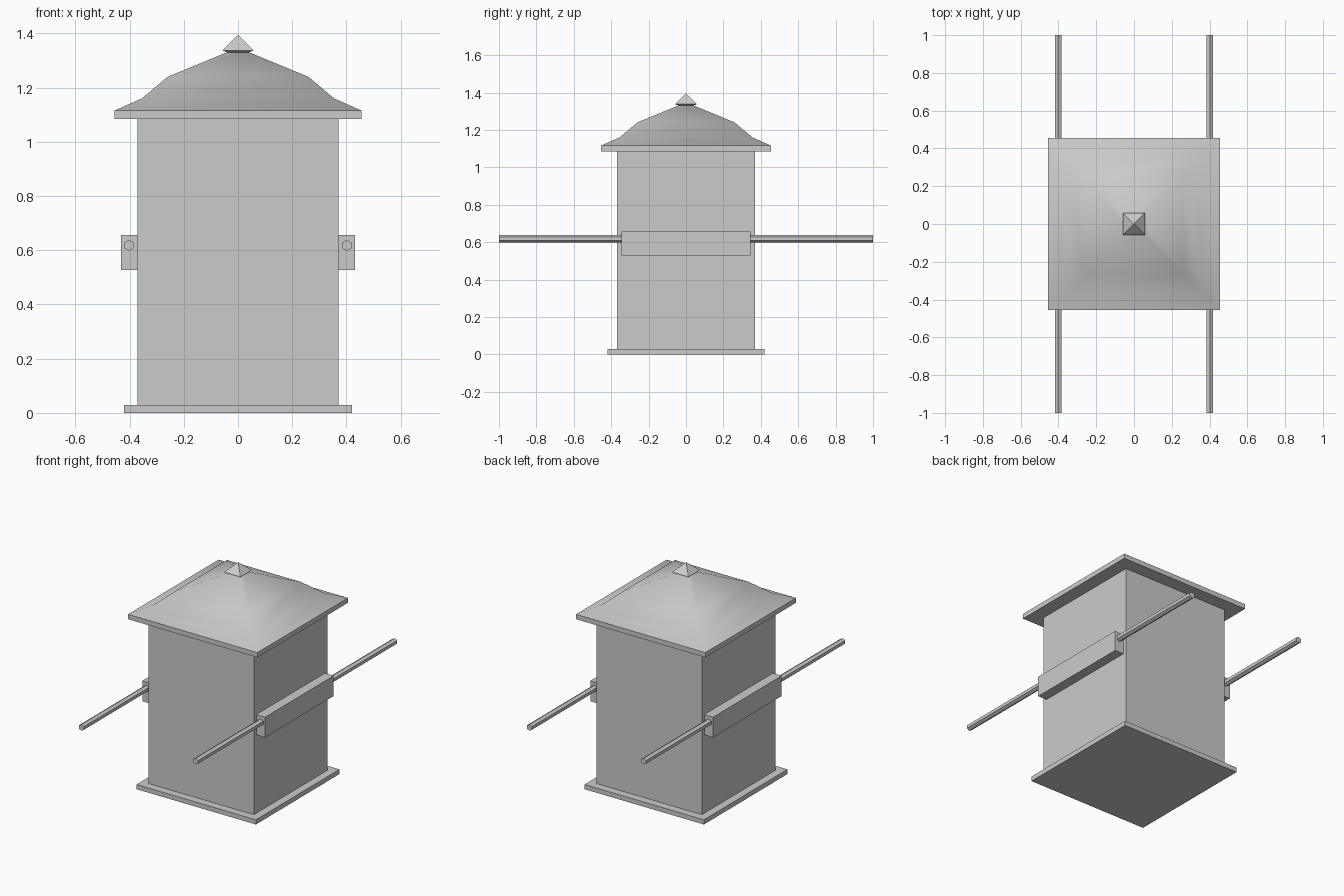
import bpy, bmesh, math

cube = bpy.data.objects.get("Cube")
if cube:
    bpy.data.objects.remove(cube, do_unlink=True)

grey = bpy.data.materials.new("plain_grey")
grey.use_nodes = True
grey.diffuse_color = (0.6, 0.6, 0.6, 1)
grey.node_tree.nodes["Principled BSDF"].inputs["Base Color"].default_value = (0.6, 0.6, 0.6, 1)


def finish(name, bm):
    bmesh.ops.recalc_face_normals(bm, faces=bm.faces)
    mesh = bpy.data.meshes.new(name)
    bm.to_mesh(mesh)
    bm.free()
    mesh.materials.append(grey)
    obj = bpy.data.objects.new(name, mesh)
    bpy.context.collection.objects.link(obj)
    return obj


def box(name, low, high):
    bm = bmesh.new()
    bmesh.ops.create_cube(bm, size=1)
    for v in bm.verts:
        v.co = [(a + b) / 2 + c * (b - a) for a, b, c in zip(low, high, v.co)]
    return finish(name, bm)


def square_loft(name, profile):
    """Stack square rings of (half width, height), capped at both ends."""
    bm = bmesh.new()
    rings = [[bm.verts.new((sx * r, sy * r, z))
              for sx, sy in ((-1, -1), (1, -1), (1, 1), (-1, 1))]
             for r, z in profile]
    for a, b in zip(rings, rings[1:]):
        for i in range(4):
            j = (i + 1) % 4
            bm.faces.new((a[i], a[j], b[j], b[i]))
    bm.faces.new(rings[0][::-1])
    bm.faces.new(rings[-1])
    bmesh.ops.remove_doubles(bm, verts=bm.verts, dist=0.0001)
    return finish(name, bm)


def smooth(obj, degrees):
    bpy.ops.object.select_all(action='DESELECT')
    obj.select_set(True)
    bpy.context.view_layer.objects.active = obj
    bpy.ops.object.shade_smooth_by_angle(angle=math.radians(degrees))


# Cabin and floor plate
box("floor_plate", (-0.42, -0.42, 0), (0.42, 0.42, 0.03))
box("cabin", (-0.37, -0.37, 0.03), (0.37, 0.37, 1.09))

# Curved hip roof with flat eaves
roof = square_loft("roof", [(0.455, 1.085), (0.455, 1.116), (0.355, 1.16),
                            (0.26, 1.24), (0.03, 1.335)])
smooth(roof, 60)

# Pointed finial
finial = square_loft("finial", [(0.035, 1.328), (0.058, 1.338), (0.0, 1.396)])

# Pole brackets and six-sided carrying poles
for side, sign in (("left", 1), ("right", -1)):
    xs = sorted((sign * 0.37, sign * 0.432))
    box(side + "_bracket", (xs[0], -0.345, 0.528), (xs[1], 0.345, 0.657))
    bm = bmesh.new()
    bmesh.ops.create_cone(bm, cap_ends=True, segments=6, radius1=0.02,
                          radius2=0.02, depth=2)
    for v in bm.verts:
        x, y, z = v.co
        v.co = (x + sign * 0.402, z, y + 0.618)
    finish(side + "_pole", bm)
